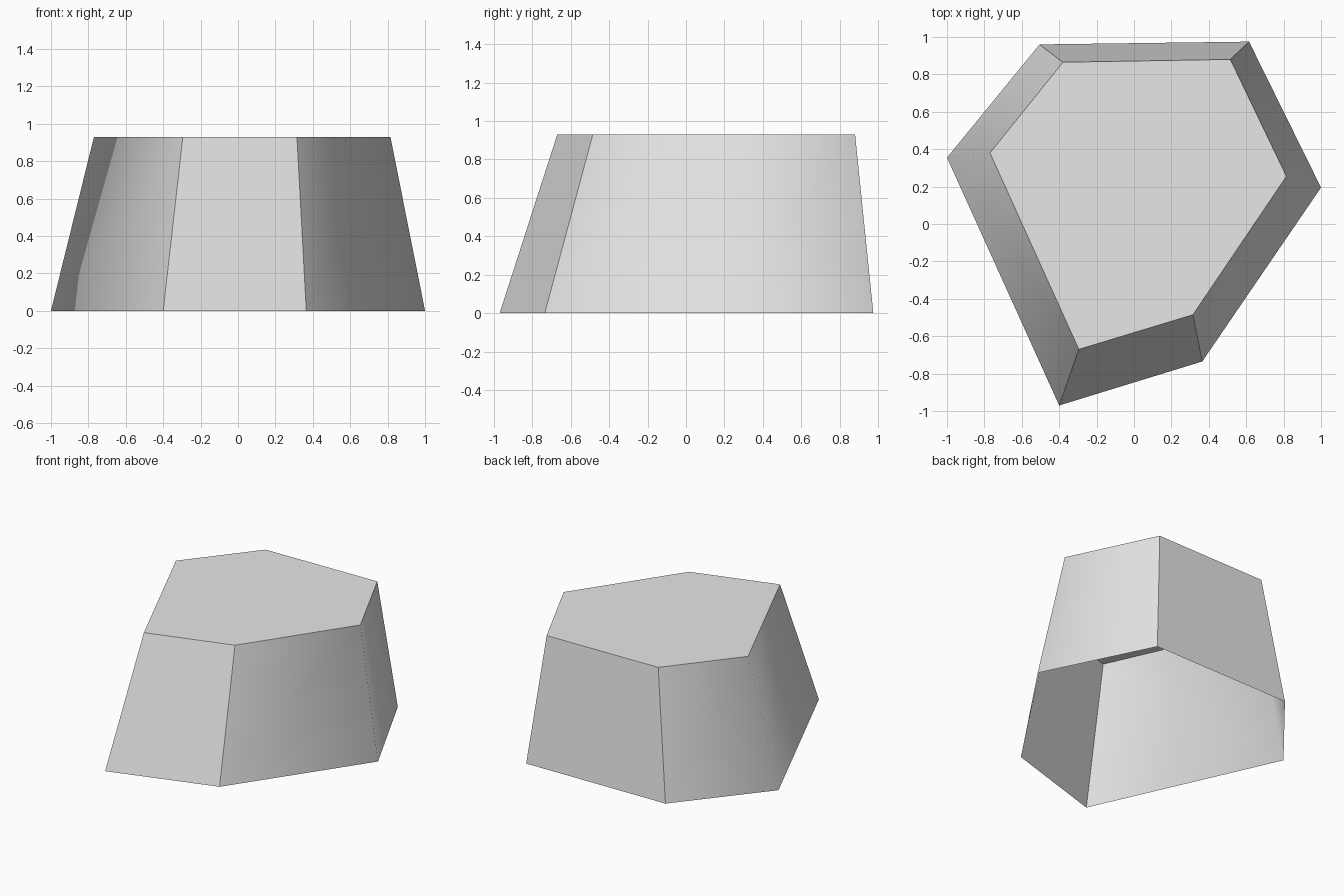
import bpy
import bmesh

cube = bpy.data.objects.get("Cube")
if cube:
    bpy.data.objects.remove(cube, do_unlink=True)

HEIGHT = 0.93

# Outlines run counter-clockwise from the front left-hand corner
base_outline = [(-0.4, -0.97), (0.365, -0.735), (1.0, 0.195),
                (0.615, 0.975), (-0.505, 0.96), (-1.0, 0.355)]
top_outline = [(-0.295, -0.67), (0.315, -0.485), (0.815, 0.255),
               (0.515, 0.88), (-0.38, 0.865), (-0.77, 0.38)]
soft_corners = {2, 5}  # the two side corners shade smoothly


def make_material(name, colour):
    material = bpy.data.materials.new(name)
    material.use_nodes = True
    material.diffuse_color = colour
    shader = next(n for n in material.node_tree.nodes if n.type == "BSDF_PRINCIPLED")
    shader.inputs["Base Color"].default_value = colour
    return material


def make_ring(bm, outline, z):
    return [bm.verts.new((x, y, z)) for x, y in outline]


# Tapered six-sided rock shell, flat on top and open underneath
bm = bmesh.new()
lower = make_ring(bm, base_outline, 0)
upper = make_ring(bm, top_outline, HEIGHT)
bm.faces.new(upper)
count = len(lower)
for i in range(count):
    j = (i + 1) % count
    bm.faces.new((lower[i], lower[j], upper[j], upper[i]))

# Smooth shading with every edge crisp except the soft corners
for face in bm.faces:
    face.smooth = True
for edge in bm.edges:
    edge.smooth = False
for i in soft_corners:
    bm.edges.get((lower[i], upper[i])).smooth = True

mesh = bpy.data.meshes.new("rock")
bm.to_mesh(mesh)
bm.free()
mesh.materials.append(make_material("light grey stone", (0.8, 0.8, 0.8, 1)))
rock = bpy.data.objects.new("rock", mesh)
bpy.context.collection.objects.link(rock)
